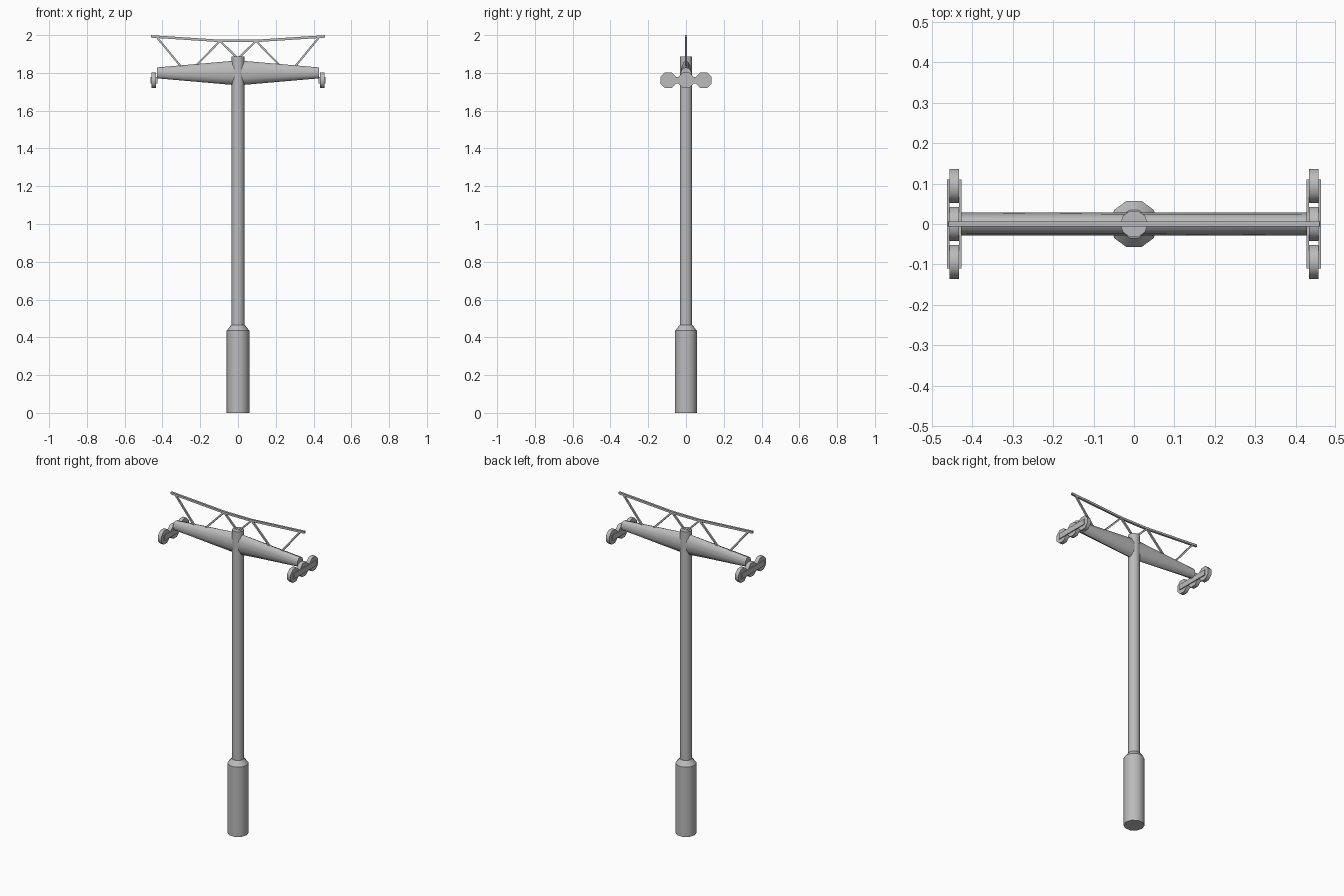
import bpy, bmesh, math
from mathutils import Vector, Matrix

cube = bpy.data.objects.get("Cube")
if cube:
    bpy.data.objects.remove(cube, do_unlink=True)

steel = bpy.data.materials.new("grey_steel")
steel.use_nodes = True
color = (0.5, 0.5, 0.5, 1)
steel.diffuse_color = color
steel.node_tree.nodes["Principled BSDF"].inputs["Base Color"].default_value = color


def finish(name, bm, angle=0):
    bmesh.ops.recalc_face_normals(bm, faces=bm.faces)
    mesh = bpy.data.meshes.new(name)
    bm.to_mesh(mesh)
    bm.free()
    mesh.materials.append(steel)
    obj = bpy.data.objects.new(name, mesh)
    bpy.context.collection.objects.link(obj)
    if angle:
        bpy.ops.object.select_all(action='DESELECT')
        obj.select_set(True)
        bpy.context.view_layer.objects.active = obj
        bpy.ops.object.shade_smooth_by_angle(angle=math.radians(angle))
    return obj


def loft(name, sections, sides, place, angle, phase=0):
    """Closed tube through (position, radius a, radius b) sections."""
    bm = bmesh.new()
    rings = []
    for pos, a, b in sections:
        ring = []
        for i in range(sides):
            t = math.tau * (i + phase) / sides
            ring.append(bm.verts.new(place(pos, a * math.cos(t), b * math.sin(t))))
        rings.append(ring)
    for low, high in zip(rings, rings[1:]):
        for i in range(sides):
            j = (i + 1) % sides
            bm.faces.new((low[i], low[j], high[j], high[i]))
    bm.faces.new(rings[0])
    bm.faces.new(rings[-1])
    return finish(name, bm, angle)


def upright(pos, u, v):
    return (u, v, pos)


def sideways(pos, u, v):
    return (pos, u, v + 1.8)


def beam(name, start, end, width):
    """Square bar between two (x, z) points on the centre plane."""
    a, b = Vector((start[0], 0, start[1])), Vector((end[0], 0, end[1]))
    turn = (b - a).to_track_quat('Z', 'Y').to_matrix().to_4x4()
    size = Matrix.Diagonal((width, width, (b - a).length, 1))
    bm = bmesh.new()
    bmesh.ops.create_cube(bm, size=1, matrix=Matrix.Translation((a + b) / 2) @ turn @ size)
    return finish(name, bm)


# Footing with sloped shoulder, and the mast
loft("footing", [(0, 0.06, 0.06), (0.435, 0.06, 0.06), (0.465, 0.036, 0.036)],
     10, upright, 37)
loft("mast", [(0.44, 0.034, 0.034), (1.888, 0.034, 0.034)], 10, upright, 37)

# Crossarm, deep at the mast and round at the tips
loft("crossarm", [(-0.428, 0.028, 0.029), (0, 0.028, 0.066), (0.428, 0.028, 0.029)],
     12, sideways, 37)

# Upper rail and its struts
beam("rail_middle", (-0.095, 1.969), (0.095, 1.969), 0.013)
for side, s in (("left", 1), ("right", -1)):
    beam("rail_" + side, (s * 0.09, 1.969), (s * 0.46, 1.993), 0.013)
    beam("outer_strut_" + side, (s * 0.43, 1.989), (s * 0.295, 1.825), 0.01)
    beam("middle_strut_" + side, (s * 0.23, 1.83), (s * 0.095, 1.969), 0.01)
    beam("inner_strut_" + side, (s * 0.095, 1.969), (s * 0.005, 1.88), 0.01)

    # Wheel set: three wheels between two side plates
    cx, cz = s * 0.445, 1.761
    for n, y in (("front", -0.094), ("middle", 0), ("back", 0.094)):
        def axle(pos, u, v, y=y):
            return (pos, y + u, cz + v)
        loft(f"{n}_wheel_{side}",
             [(cx - 0.012, 0.045, 0.045), (cx + 0.012, 0.045, 0.045)], 8, axle, 50, 0.5)
    for n, d in (("inner", -0.0145), ("outer", 0.0145)):
        bm = bmesh.new()
        bmesh.ops.create_cube(bm, size=1, matrix=Matrix.Translation((cx + s * d, 0, cz))
                              @ Matrix.Diagonal((0.006, 0.22, 0.034, 1)))
        finish(f"{n}_wheel_plate_{side}", bm)
